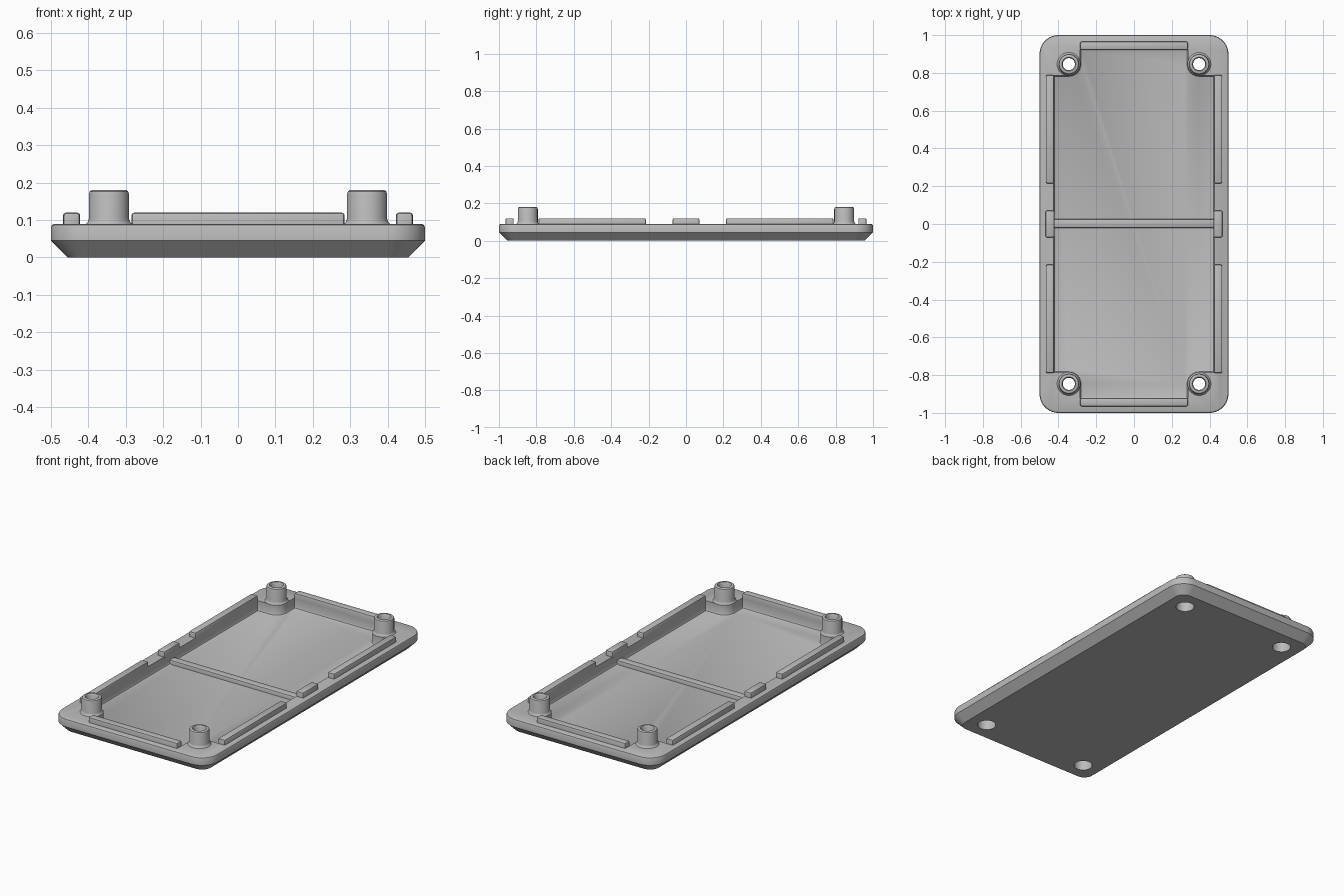
import bpy, bmesh, math
from mathutils import Matrix

old = bpy.data.objects.get("Cube")
if old:
    bpy.data.objects.remove(old, do_unlink=True)

GREY = (0.5, 0.5, 0.5, 1)
mat = bpy.data.materials.new("plain_grey")
mat.use_nodes = True
mat.diffuse_color = GREY
mat.node_tree.nodes["Principled BSDF"].inputs["Base Color"].default_value = GREY

BOSS_X, BOSS_Y = 0.345, 0.846
RIM = 0.09
FLOOR = 0.03
CORNERS = [(1, 1), (-1, 1), (-1, -1), (1, -1)]


def finish(bm, name):
    bmesh.ops.recalc_face_normals(bm, faces=bm.faces)
    mesh = bpy.data.meshes.new(name)
    bm.to_mesh(mesh)
    bm.free()
    mesh.materials.append(mat)
    ob = bpy.data.objects.new(name, mesh)
    bpy.context.collection.objects.link(ob)
    return ob


def smooth(ob):
    bpy.ops.object.select_all(action='DESELECT')
    ob.select_set(True)
    bpy.context.view_layer.objects.active = ob
    bpy.ops.object.shade_smooth_by_angle(angle=math.radians(32))


def loft(loops, name):
    """Skin a stack of matching point loops and cap both ends."""
    bm = bmesh.new()
    rings = [[bm.verts.new(p) for p in loop] for loop in loops]
    n = len(rings[0])
    for a, b in zip(rings, rings[1:]):
        for i in range(n):
            j = (i + 1) % n
            bm.faces.new((a[i], a[j], b[j], b[i]))
    bm.faces.new(rings[0])
    bm.faces.new(rings[-1])
    return finish(bm, name)


def rounded_rect(inset, z, radius=0.1, steps=10):
    r = max(radius - inset, 0.02)
    pts = []
    for k, (sx, sy) in enumerate(CORNERS):
        cx, cy = sx * (0.5 - inset - r), sy * (1 - inset - r)
        for i in range(steps + 1):
            a = math.pi / 2 * (k + i / steps)
            pts.append((cx + r * math.cos(a), cy + r * math.sin(a), z))
    return pts


def cavity_loop(inset, z, steps=10):
    """Pocket outline that steps around the four screw bosses."""
    r = 0.06 + inset
    quarter = [(0.425 - inset, BOSS_Y - r)]
    for i in range(steps + 1):
        a = -math.pi / 2 * (1 + i / steps)
        quarter.append((BOSS_X + r * math.cos(a), BOSS_Y + r * math.sin(a)))
    quarter.append((BOSS_X - r, 0.925 - inset))
    pts = []
    for sx, sy in CORNERS:
        part = quarter if sx * sy > 0 else quarter[::-1]
        pts += [(sx * x, sy * y, z) for x, y in part]
    return pts


def cut(ob, cutter):
    mod = ob.modifiers.new("cut", 'BOOLEAN')
    mod.operation = 'DIFFERENCE'
    mod.solver = 'EXACT'
    mod.object = cutter
    bpy.context.view_layer.objects.active = ob
    bpy.ops.object.modifier_apply(modifier=mod.name)
    bpy.data.objects.remove(cutter, do_unlink=True)


def bar(name, x, y, z0, z1, w, d, bevel=0.008):
    """Box with softened upper edges."""
    bm = bmesh.new()
    bmesh.ops.create_cube(bm, size=1, matrix=Matrix.Translation((x, y, (z0 + z1) / 2))
                          @ Matrix.Diagonal((w, d, z1 - z0, 1)))
    edges = [e for e in bm.edges if max(v.co.z for v in e.verts) > z1 - 0.001]
    bmesh.ops.bevel(bm, geom=edges, offset=bevel, segments=2, profile=0.5, affect='EDGES')
    ob = finish(bm, name)
    smooth(ob)


# Cover plate: chamfered underside and softened upper rim
plate = loft([rounded_rect(0.045, 0), rounded_rect(0, 0.045), rounded_rect(0, 0.08),
              rounded_rect(0.003, 0.087), rounded_rect(0.01, RIM)], "cover_plate")

# Pocket with a filleted floor edge
cut(plate, loft([cavity_loop(0.012, FLOOR), cavity_loop(0.004, FLOOR + 0.004),
                 cavity_loop(0, FLOOR + 0.012), cavity_loop(0, 0.2)], "pocket_cutter"))

# Screw recesses from below
for sx, sy in CORNERS:
    bm = bmesh.new()
    bmesh.ops.create_cone(bm, cap_ends=True, segments=40, radius1=0.05, radius2=0.05, depth=0.4,
                          matrix=Matrix.Translation((sx * BOSS_X, sy * BOSS_Y, 0)))
    cut(plate, finish(bm, "recess_cutter"))
smooth(plate)

# Hollow screw bosses
PROFILE = [(0.05, RIM), (0.05, 0.1), (0.032, 0.1), (0.032, 0.172), (0.037, 0.18), (0.046, 0.18),
           (0.051, 0.177), (0.0535, 0.17), (0.0535, 0.104), (0.056, 0.096), (0.062, RIM)]
for sx, sy in CORNERS:
    bm = bmesh.new()
    verts = [bm.verts.new((r, 0, z)) for r, z in PROFILE]
    edges = [bm.edges.new(p) for p in zip(verts, verts[1:] + verts[:1])]
    bmesh.ops.spin(bm, geom=verts + edges, cent=(0, 0, 0), axis=(0, 0, 1),
                   angle=math.tau, steps=40)
    bmesh.ops.remove_doubles(bm, verts=bm.verts, dist=0.0001)
    bmesh.ops.translate(bm, verts=bm.verts, vec=(sx * BOSS_X, sy * BOSS_Y, 0))
    side = ("back" if sy > 0 else "front") + ("_left" if sx > 0 else "_right")
    smooth(finish(bm, side + "_screw_boss"))

# Locating ridges along the rim
for s, side in ((1, "left"), (-1, "right")):
    bar(side + "_middle_ridge", s * 0.445, 0, 0.085, 0.12, 0.046, 0.144)
    for t, end in ((1, "back"), (-1, "front")):
        bar(f"{end}_{side}_ridge", s * 0.445, t * 0.502, 0.085, 0.12, 0.044, 0.574)
for t, end in ((1, "back"), (-1, "front")):
    bar(end + "_ridge", 0, t * 0.943, 0.085, 0.12, 0.57, 0.044)

# Stiffening rib across the pocket floor
bar("cross_rib", 0, 0.003, FLOOR - 0.005, 0.055, 0.86, 0.048, 0.01)
